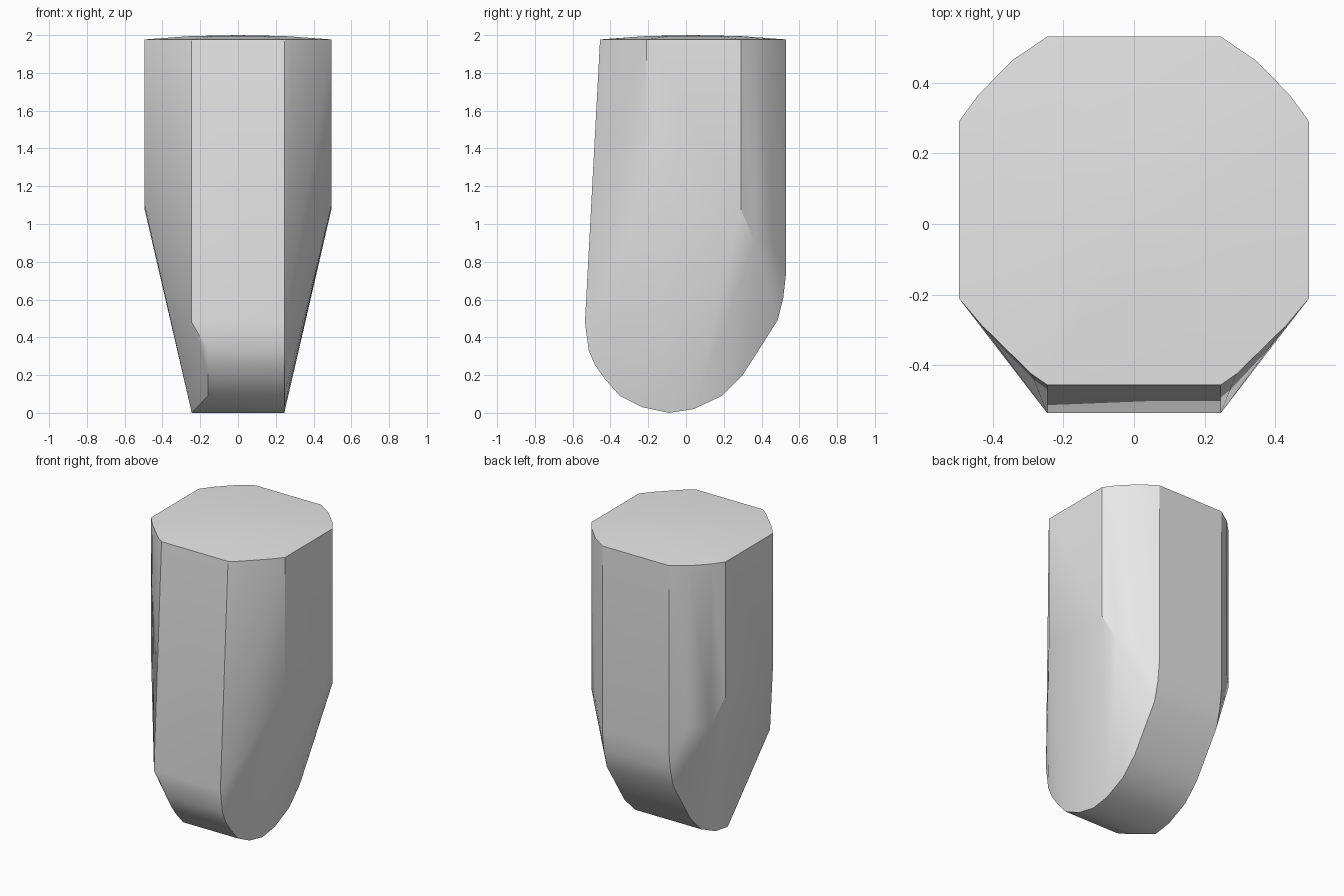
import bpy, bmesh, math

cube = bpy.data.objects.get("Cube")
if cube:
    bpy.data.objects.remove(cube, do_unlink=True)

grey = bpy.data.materials.new("light_grey")
grey.use_nodes = True
colour = (0.8, 0.8, 0.8, 1)
grey.diffuse_color = colour
grey.node_tree.nodes["Principled BSDF"].inputs["Base Color"].default_value = colour

HALF, WIDE, RIM = 0.245, 0.495, 1.977
points = []


def pair(x, y, z):
    """Mirrored pair of points across x = 0."""
    points.extend([(x, y, z), (-x, y, z)])


# Rounded centre band: back, underside and front (y, z)
for y, z in [(0.53, RIM), (0.53, 0.74), (0.515, 0.61), (0.485, 0.49), (0.3, 0.2),
             (0.19, 0.09), (0.04, 0.02), (-0.09, 0), (-0.535, 0.48), (-0.455, RIM)]:
    pair(HALF, y, z)

# Front toe curve, chipped on the right corner
for y, z in [(-0.515, 0.33), (-0.48, 0.25), (-0.43, 0.18), (-0.35, 0.09), (-0.23, 0.03)]:
    points.extend([(HALF, y, z), (-0.16, y, z)])

# Wide flat sides
for y, low in [(0.29, 1.08), (-0.21, 1.1)]:
    pair(WIDE, y, low)
    pair(WIDE, y, RIM)

# Softly rounded corners
for x, y in [(0.44, 0.365), (0.345, 0.462)]:
    pair(x, y, RIM)
    pair(x, y, 0.9)
for x, y in [(0.43, -0.287), (0.29, -0.424)]:
    pair(x, y, RIM)

# Shallow domed top
rim = [p for p in points if p[2] == RIM]
points.extend([(x * 0.5, 0.038 + (y - 0.038) * 0.5, 1.995) for x, y, z in rim])
points.append((0, 0.038, 2.0))

# Convex skin over the profile points
bm = bmesh.new()
for p in points:
    bm.verts.new(p)
hull = bmesh.ops.convex_hull(bm, input=bm.verts)
spare = {g for g in hull["geom_interior"] + hull["geom_unused"]
         if isinstance(g, bmesh.types.BMVert)}
bmesh.ops.delete(bm, geom=list(spare), context="VERTS")
bmesh.ops.dissolve_limit(bm, angle_limit=math.radians(0.5), verts=bm.verts, edges=bm.edges)
bmesh.ops.recalc_face_normals(bm, faces=bm.faces)
mesh = bpy.data.meshes.new("rounded_block")
bm.to_mesh(mesh)
bm.free()
mesh.materials.append(grey)

block = bpy.data.objects.new("rounded_block", mesh)
bpy.context.collection.objects.link(block)
bpy.ops.object.select_all(action="DESELECT")
block.select_set(True)
bpy.context.view_layer.objects.active = block
bpy.ops.object.shade_smooth_by_angle(angle=math.radians(30))
